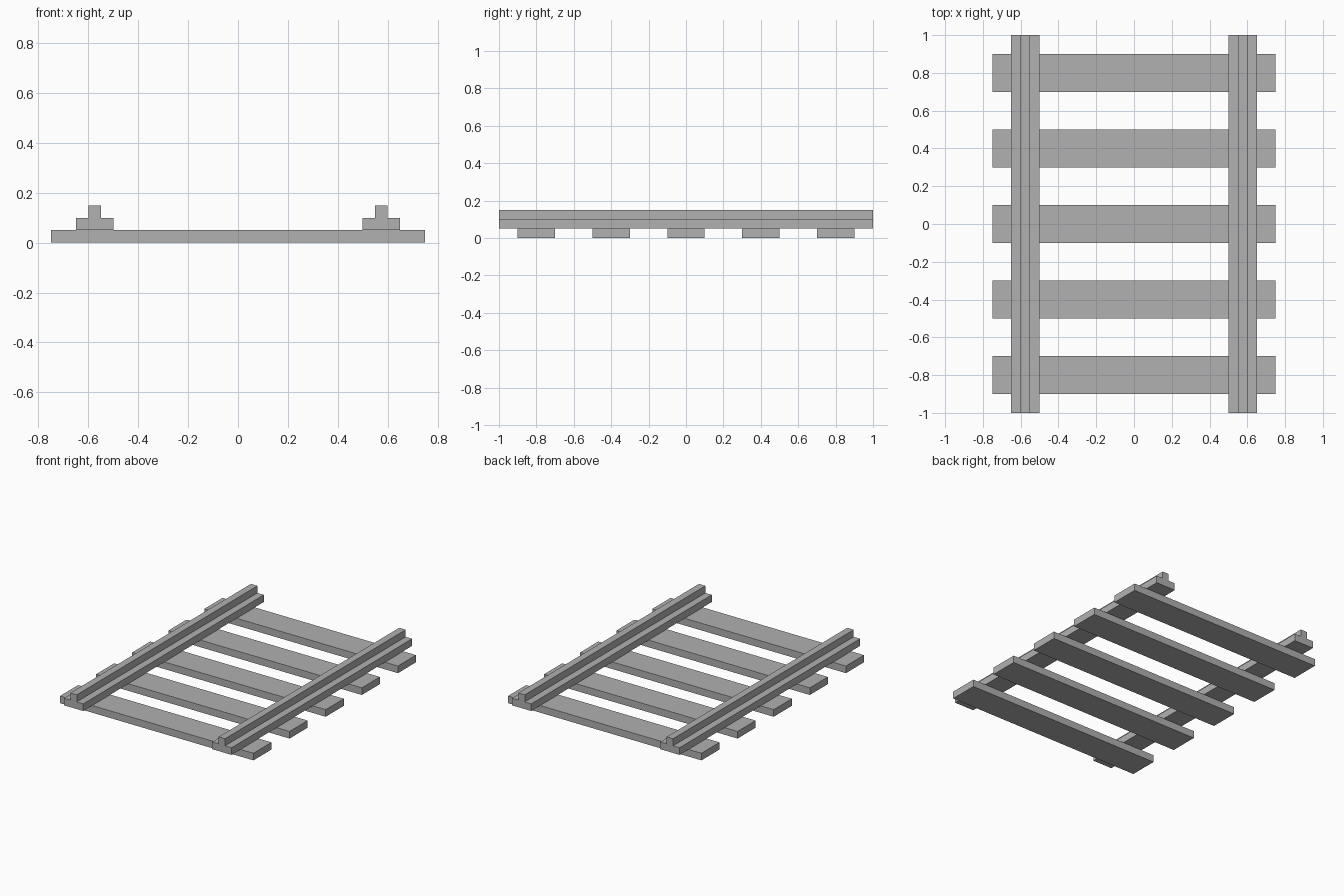
import bpy
import bmesh

cube = bpy.data.objects.get("Cube")
if cube:
    bpy.data.objects.remove(cube, do_unlink=True)

# Single plain grey
grey = bpy.data.materials.new("plain grey")
grey.use_nodes = True
colour = (0.44, 0.44, 0.44, 1)
grey.diffuse_color = colour
grey.node_tree.nodes["Principled BSDF"].inputs["Base Color"].default_value = colour


def extrude_profile(name, profile, y_start, y_end):
    """Sweep a closed (x, z) profile along y into a solid."""
    bm = bmesh.new()
    face = bm.faces.new([bm.verts.new((x, y_start, z)) for x, z in profile])
    swept = bmesh.ops.extrude_face_region(bm, geom=[face], use_keep_orig=True)
    verts = [v for v in swept["geom"] if isinstance(v, bmesh.types.BMVert)]
    bmesh.ops.translate(bm, verts=verts, vec=(0, y_end - y_start, 0))
    bmesh.ops.recalc_face_normals(bm, faces=bm.faces[:])
    mesh = bpy.data.meshes.new(name)
    bm.to_mesh(mesh)
    bm.free()
    mesh.materials.append(grey)
    obj = bpy.data.objects.new(name, mesh)
    bpy.context.collection.objects.link(obj)
    return obj


# Cross ties, evenly spaced along the track
tie_profile = [(-0.75, 0), (0.75, 0), (0.75, 0.05), (-0.75, 0.05)]
for i in range(5):
    y = (i - 2) * 0.4
    extrude_profile(f"cross_tie_{i + 1}", tie_profile, y - 0.1, y + 0.1)

# Stepped rails: wide foot with a narrow head
half_rail = [(0.075, 0.05), (0.075, 0.1), (0.025, 0.1), (0.025, 0.15)]
rail_profile = half_rail + [(-x, z) for x, z in reversed(half_rail)]
for side, centre in (("left", 0.575), ("right", -0.575)):
    profile = [(centre + x, z) for x, z in rail_profile]
    extrude_profile(f"{side}_rail", profile, -1, 1)
